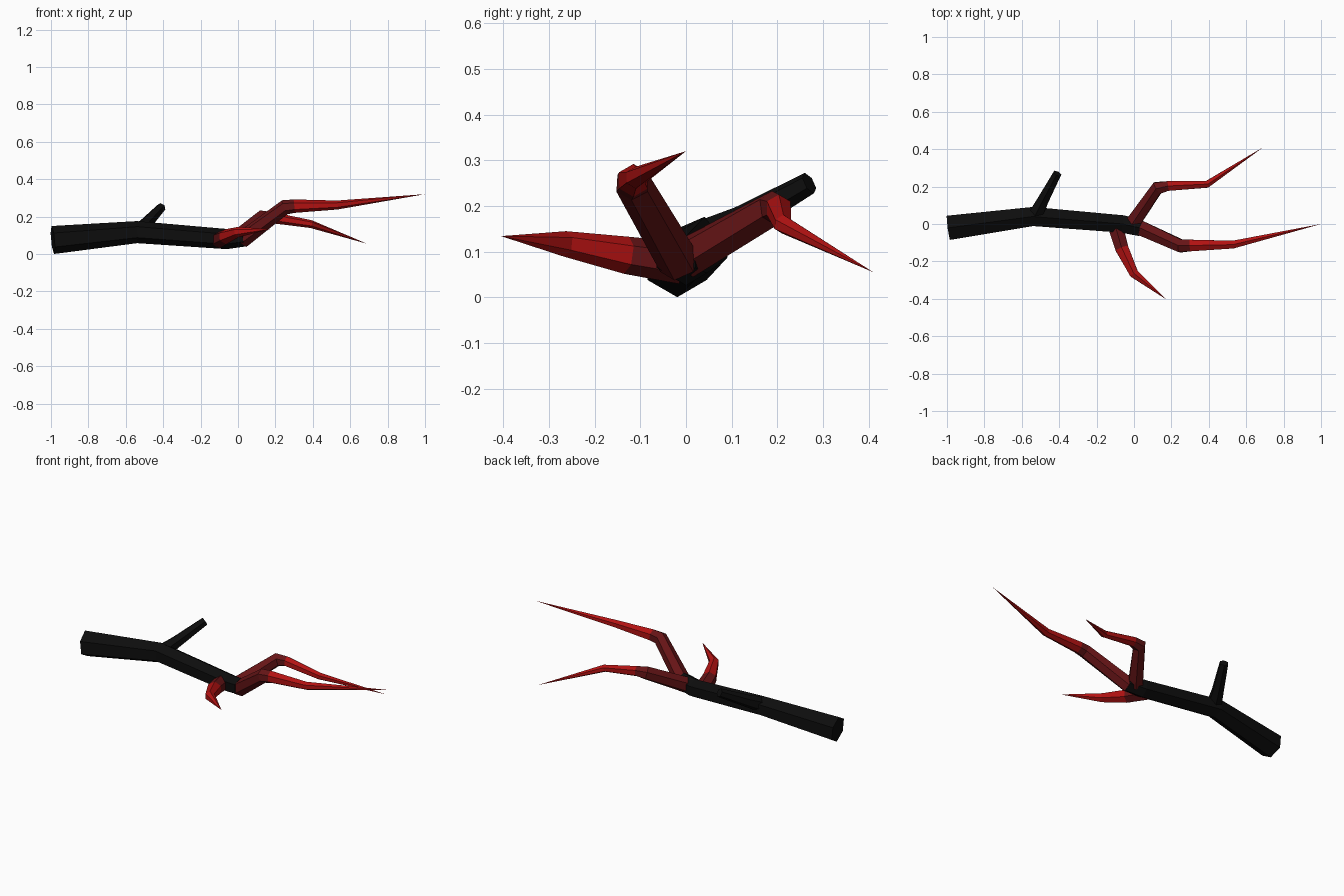
import bpy, bmesh, math
from mathutils import Vector

default = bpy.data.objects.get("Cube")
if default:
    bpy.data.objects.remove(default)

SIDES = 6


def material(name, rgb):
    m = bpy.data.materials.new(name)
    m.use_nodes = True
    colour = (*rgb, 1)
    m.diffuse_color = colour
    m.node_tree.nodes["Principled BSDF"].inputs["Base Color"].default_value = colour
    return m


bark = material("black_bark", (0.004, 0.004, 0.004))
dark_red = material("dark_red", (0.13, 0.007, 0.008))
bright_red = material("bright_red", (0.45, 0.006, 0.006))


def limb(name, path, mats, split=99):
    """Six-sided tube through (x, y, z, radius); radius 0 closes to a point.
    Segments from index split onward use the second material."""
    pts = [Vector(p[:3]) for p in path]
    bm = bmesh.new()
    rings = []
    for i, p in enumerate(pts):
        r = path[i][3]
        if r == 0:
            rings.append([bm.verts.new(p)])
            continue
        before = (p - pts[i - 1]).normalized() if i else Vector()
        after = (pts[i + 1] - p).normalized() if i + 1 < len(pts) else Vector()
        along = (before + after).normalized()
        side = along.cross(Vector((0, 0, 1))).normalized()
        up = side.cross(along)
        angles = [math.tau * k / SIDES for k in range(SIDES)]
        rings.append([bm.verts.new(p + r * (math.cos(a) * up + math.sin(a) * side))
                      for a in angles])
    for s, (a, b) in enumerate(zip(rings, rings[1:])):
        for k in range(SIDES):
            n = (k + 1) % SIDES
            quad = [a[k], a[n], b[0]] if len(b) == 1 else [a[k], a[n], b[n], b[k]]
            bm.faces.new(quad).material_index = int(s >= split)
    for ring in (rings[0], rings[-1]):
        if len(ring) > 1:
            bm.faces.new(ring)
    bmesh.ops.recalc_face_normals(bm, faces=bm.faces)
    mesh = bpy.data.meshes.new(name)
    bm.to_mesh(mesh)
    bm.free()
    for m in mats:
        mesh.materials.append(m)
    obj = bpy.data.objects.new(name, mesh)
    bpy.context.collection.objects.link(obj)


# Wooden shaft and its side twig
limb("shaft", [(-0.99, -0.02, 0.075, 0.075), (-0.54, 0.04, 0.117, 0.059),
               (-0.06, 0.0, 0.08, 0.054), (0.035, -0.022, 0.09, 0.05)], [bark])
limb("twig", [(-0.53, 0.04, 0.125, 0.045), (-0.49, 0.12, 0.165, 0.035),
              (-0.41, 0.27, 0.25, 0.025)], [bark])

# Three bent talons, dark at the base and bright toward the tip
reds = [dark_red, bright_red]
limb("long_talon", [(0.02, -0.015, 0.075, 0.046), (0.25, -0.117, 0.25, 0.04),
                    (0.3, -0.115, 0.256, 0.036), (0.53, -0.11, 0.262, 0.024),
                    (1.0, 0.0, 0.32, 0)], reds, 2)
limb("back_talon", [(-0.01, 0.0, 0.085, 0.045), (0.125, 0.193, 0.195, 0.039),
                    (0.18, 0.203, 0.195, 0.03), (0.39, 0.212, 0.16, 0.021),
                    (0.69, 0.41, 0.055, 0)], reds, 2)
limb("front_talon", [(-0.1, -0.01, 0.075, 0.046), (-0.065, -0.13, 0.092, 0.041),
                     (0.0, -0.265, 0.117, 0.028), (0.175, -0.405, 0.134, 0)], reds, 1)
